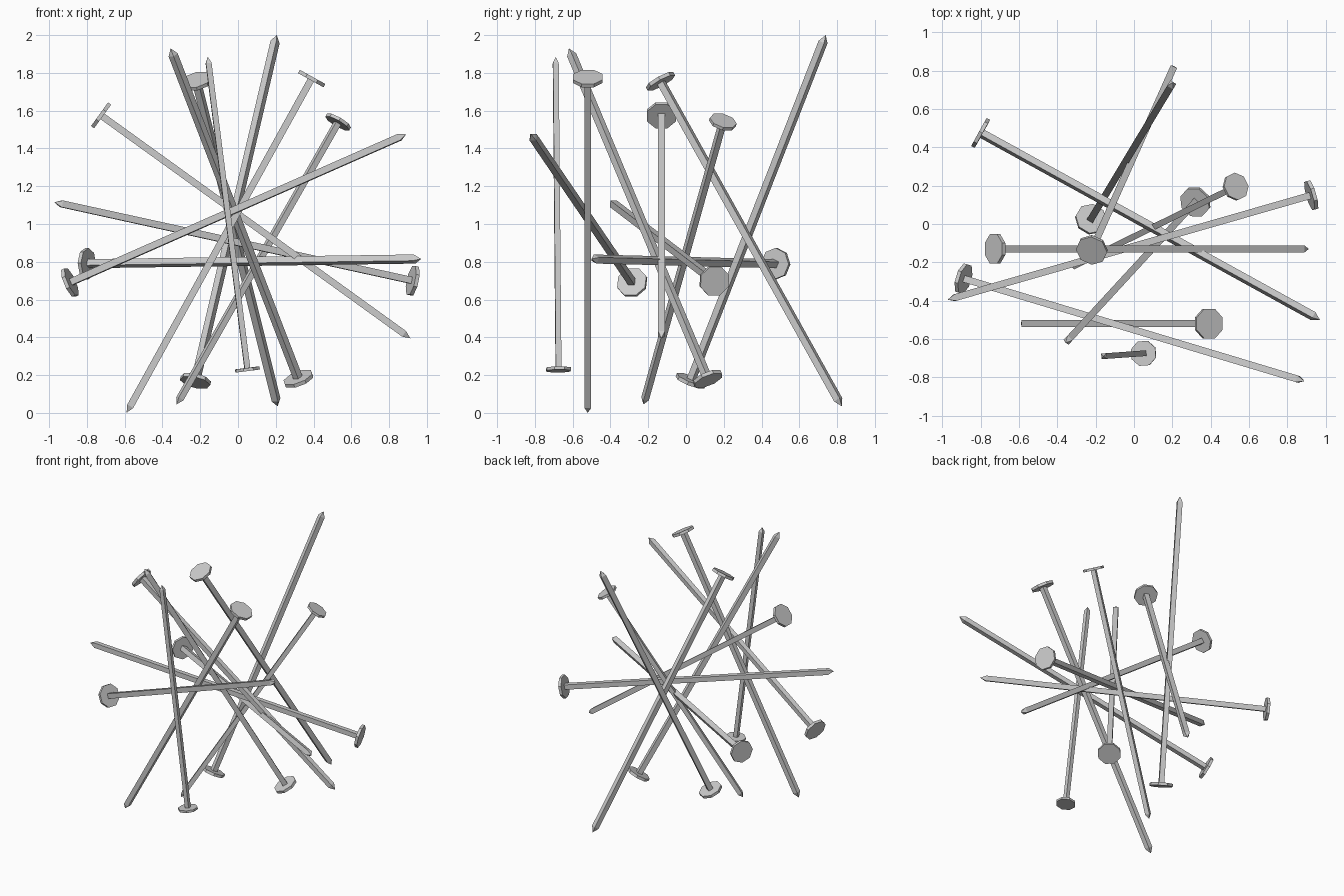
import bpy, bmesh, math
from mathutils import Vector, Matrix

if "Cube" in bpy.data.objects:
    bpy.data.objects.remove(bpy.data.objects["Cube"])

LENGTH = 2.01      # full-size nail, head centre to point


def ring(bm, sides, radius, z):
    # polygon ring with flats facing the local axes
    return [bm.verts.new((radius * math.cos((i + 0.5) * math.tau / sides),
                          radius * math.sin((i + 0.5) * math.tau / sides), z))
            for i in range(sides)]


def bridge(bm, a, b):
    n = len(a)
    for i in range(n):
        bm.faces.new((a[i], a[(i + 1) % n], b[(i + 1) % n], b[i]))


def nail_mesh():
    bm = bmesh.new()
    # octagonal head
    low, high = ring(bm, 8, 0.083, -0.01), ring(bm, 8, 0.083, 0.01)
    bridge(bm, low, high)
    bm.faces.new(high)
    bm.faces.new(low[::-1])
    # square shank ending in a pyramid point
    r = 0.018 * math.sqrt(2)
    top, bottom = ring(bm, 4, r, -0.005), ring(bm, 4, r, -LENGTH + 0.04)
    bridge(bm, bottom, top)
    bm.faces.new(top)
    point = bm.verts.new((0, 0, -LENGTH))
    for i in range(4):
        bm.faces.new((bottom[(i + 1) % 4], bottom[i], point))
    bmesh.ops.recalc_face_normals(bm, faces=bm.faces)
    mesh = bpy.data.meshes.new("nail")
    bm.to_mesh(mesh)
    bm.free()
    return mesh


# head centre, point, roll in degrees
nails = [
    ((-0.22, -0.135, 1.755), (0.21, 0.825, 0.035), 0),
    ((0.39, -0.52, 1.77), (-0.59, -0.52, 0.0), 0),
    ((-0.725, -0.13, 1.575), (0.912, -0.13, 0.395), 0),
    ((0.53, 0.195, 1.54), (-0.325, -0.225, 0.045), 0),
    ((-0.80, 0.475, 0.79), (0.97, -0.50, 0.815), 25),
    ((-0.89, -0.285, 0.69), (0.89, -0.82, 1.475), 0),
    ((0.925, 0.15, 0.70), (-0.972, -0.395, 1.115), 0),
    ((0.32, 0.115, 0.18), (-0.357, -0.62, 1.93), 0),
    ((0.05, -0.675, 0.23), (-0.16, -0.69, 1.885), 0),
    ((-0.225, 0.025, 0.17), (0.205, 0.74, 2.0), 0),
]

mesh = nail_mesh()
for k, (head, tip, roll) in enumerate(nails):
    head, tip = Vector(head), Vector(tip)
    axis = head - tip
    ob = bpy.data.objects.new(f"nail_{k + 1}", mesh)
    bpy.context.collection.objects.link(ob)
    ob.matrix_world = (Matrix.Translation(head)
                       @ axis.to_track_quat('Z', 'Y').to_matrix().to_4x4()
                       @ Matrix.Rotation(math.radians(roll), 4, 'Z')
                       @ Matrix.Scale(axis.length / LENGTH, 4))
